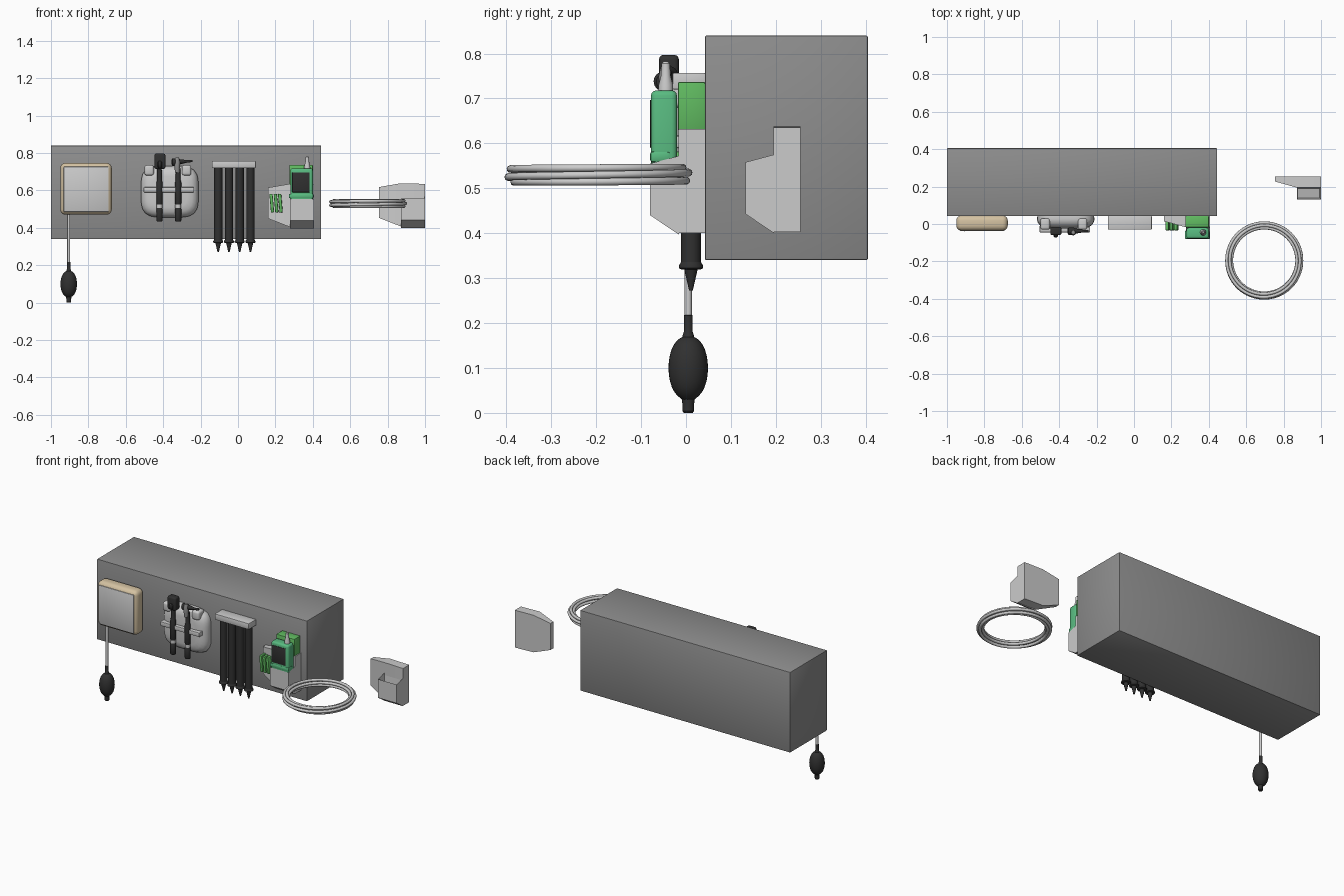
import bpy, bmesh
from math import sin, cos, pi, radians
from mathutils import Matrix, Vector, Euler

if "Cube" in bpy.data.objects:
    bpy.data.objects.remove(bpy.data.objects["Cube"])


def material(name, r, g, b):
    m = bpy.data.materials.new(name)
    m.diffuse_color = (r, g, b, 1)
    m.use_nodes = True
    m.node_tree.nodes["Principled BSDF"].inputs["Base Color"].default_value = m.diffuse_color
    return m


DARK = material("black_plastic", 0.03, 0.03, 0.03)
WALL = material("wall_grey", 0.27, 0.27, 0.27)
LIGHT = material("light_grey", 0.55, 0.55, 0.55)
BEIGE = material("beige", 0.66, 0.54, 0.36)
GREEN = material("green", 0.12, 0.5, 0.12)
TEAL = material("teal_green", 0.1, 0.5, 0.22)


def finish(name, bm, mat):
    bmesh.ops.recalc_face_normals(bm, faces=bm.faces)
    me = bpy.data.meshes.new(name)
    bm.to_mesh(me)
    bm.free()
    ob = bpy.data.objects.new(name, me)
    bpy.context.collection.objects.link(ob)
    if mat:
        me.materials.append(mat)
    return ob


def loft_bm(rings):
    """Bridge equal-length point rings and cap both ends."""
    bm = bmesh.new()
    vs = [[bm.verts.new(p) for p in ring] for ring in rings]
    n = len(vs[0])
    for a, b in zip(vs, vs[1:]):
        for i in range(n):
            j = (i + 1) % n
            bm.faces.new((a[i], a[j], b[j], b[i]))
    bm.faces.new(vs[0])
    bm.faces.new(vs[-1])
    return bm


def loft(name, rings, mat):
    return finish(name, loft_bm(rings), mat)


def lathe(name, pts, loc, mat, rot=(0, 0, 0), seg=24):
    """Turn (radius, height) points about a local z axis."""
    m = Matrix.Translation(loc) @ Euler([radians(a) for a in rot]).to_matrix().to_4x4()
    return loft(name, [[m @ Vector((r * cos(2 * pi * i / seg), r * sin(2 * pi * i / seg), z))
                        for i in range(seg)] for r, z in pts], mat)


def box(name, lo, hi, mat, bevel=0.0, segs=2, rot=0):
    bm = bmesh.new()
    bmesh.ops.create_cube(bm, size=1)
    lo, hi = Vector(lo), Vector(hi)
    bmesh.ops.scale(bm, vec=hi - lo, verts=bm.verts)
    if bevel:
        bmesh.ops.bevel(bm, geom=list(bm.edges), offset=bevel, segments=segs,
                        profile=0.5, affect='EDGES')
    bmesh.ops.rotate(bm, matrix=Matrix.Rotation(radians(rot), 3, 'Y'), verts=bm.verts)
    bmesh.ops.translate(bm, vec=(lo + hi) / 2, verts=bm.verts)
    return finish(name, bm, mat)


# Wall block
box("wall_block", (-1, 0.042, 0.34), (0.445, 0.405, 0.84), WALL, 0.004)

# Blood pressure gauge with face, hose and squeeze bulb
box("gauge_case", (-0.95, -0.036, 0.47), (-0.675, 0.046, 0.747), BEIGE, 0.028, 4)
box("gauge_face", (-0.932, -0.038, 0.485), (-0.692, -0.02, 0.727), LIGHT, 0.004)
P = (-0.905, 0.005, 0)
lathe("gauge_hose", [(0.008, 0.2), (0.008, 0.49)], P, LIGHT, seg=16)
lathe("bulb_valve", [(0.014, 0.165), (0.012, 0.175), (0.01, 0.18), (0.01, 0.217), (0.008, 0.218)],
      P, DARK)
lathe("squeeze_bulb", [(0.014, 0.03)] +
      [(0.044 * sin(a) ** 0.8, 0.1 - 0.07 * cos(a)) for a in [pi * k / 14 for k in range(2, 13)]] +
      [(0.012, 0.17)], P, DARK, seg=32)
lathe("bulb_end_cap", [(0.01, 0), (0.013, 0.004), (0.013, 0.02), (0.015, 0.034)], P, DARK)

# Otoscope holder: rounded pebble body
def squircle(s, y, n=40):
    ring = []
    for i in range(n):
        a = 2 * pi * i / n
        c, d = cos(a), sin(a)
        k = (abs(c) ** 4 + abs(d) ** 4) ** -0.25
        ring.append((-0.365 + 0.154 * s * c * k, y, 0.593 + 0.138 * s * d * k))
    return ring


loft("scope_holder_body", [squircle(s, y) for s, y in
     ((0.98, 0.045), (1, 0.025), (0.97, 0.008), (0.9, -0.007), (0.78, -0.018), (0.6, -0.023))], LIGHT)
box("scope_holder_rail", (-0.505, -0.045, 0.59), (-0.235, -0.008, 0.617), LIGHT, 0.004)
for side in (-1, 1):
    box("scope_cradle_arm", (-0.375 + side * 0.1 - 0.025, -0.03, 0.68),
        (-0.375 + side * 0.1 + 0.025, 0.03, 0.735), LIGHT, 0.012, 3)

# Scope handles with grip collars
for x in (-0.42, -0.32):
    lathe("scope_handle", [(0.014, 0.435), (0.017, 0.44), (0.017, 0.5), (0.0145, 0.505),
          (0.0145, 0.525), (0.017, 0.53), (0.017, 0.64), (0.014, 0.65), (0.012, 0.72)],
          (x, -0.037, 0), DARK)
    lathe("handle_collar", [(0.0155, 0.506), (0.0155, 0.524)], (x, -0.037, 0), LIGHT)

# Ophthalmoscope head
box("ophthalmoscope_head", (-0.447, -0.06, 0.715), (-0.388, -0.016, 0.797), DARK, 0.01, 3)
lathe("ophthalmoscope_dial", [(0.016, -0.012), (0.022, -0.006), (0.022, 0.006), (0.016, 0.012)],
      (-0.418, -0.05, 0.738), DARK, (0, 90, 0))

# Otoscope head and ear cone
lathe("otoscope_neck", [(0.012, 0.695), (0.014, 0.72), (0.016, 0.75), (0.01, 0.775)],
      (-0.325, -0.045, 0), WALL)
lathe("otoscope_cone", [(0.012, -0.03), (0.02, -0.025), (0.02, 0.0), (0.015, 0.008),
      (0.007, 0.05), (0.006, 0.082)], (-0.325, -0.038, 0.752), DARK, (0, 86, 0))

# Ear tip dispenser: top block and four tubes
box("dispenser_block", (-0.14, -0.03, 0.72), (0.095, 0.044, 0.757), LIGHT, 0.003)
for i in range(4):
    p = (-0.106 + i * 0.0575, 0.011, 0)
    lathe("dispenser_tube", [(0.022, 0.335), (0.022, 0.722)], p, DARK)
    lathe("tube_flange", [(0.021, 0.319), (0.027, 0.322), (0.027, 0.328), (0.022, 0.336)], p, DARK)
    lathe("ear_tip", [(0.004, 0.272), (0.016, 0.324)], p, DARK)


# Thermometer dock: tapering back plate and open pocket
def dock(prefix, dx, dy, dz):
    plate = loft(prefix + "_plate",
                 [[(x, yf, zb), (x, 0.043, zb), (x, 0.043, zt), (x, yf, zt)] for x, yf, zb, zt in
                  ((0.16, 0.015, 0.45, 0.615), (0.275, -0.017, 0.405, 0.635),
                   (0.405, -0.017, 0.4, 0.632))], LIGHT)
    profile = ((-0.08, 0.555), (-0.08, 0.44), (-0.016, 0.397), (-0.016, 0.572))
    bm = loft_bm([[(x, y, z) for y, z in profile] for x in (0.277, 0.405)])
    bmesh.ops.recalc_face_normals(bm, faces=bm.faces)
    bm.normal_update()
    top = max(bm.faces, key=lambda f: f.normal.z)
    bmesh.ops.inset_region(bm, faces=[top], thickness=0.01)
    bmesh.ops.translate(bm, vec=(0, 0, -0.1), verts=top.verts)
    pocket = finish(prefix + "_pocket", bm, LIGHT)
    for ob in (plate, pocket):
        ob.data.transform(Matrix.Translation((dx, dy, dz)))


dock("wall_dock", 0, 0, 0)
dock("spare_dock", 0.594, 0.212, 0.003)

# Probe cover grip ribs
for i in range(3):
    box("cover_rib", (0.172 + i * 0.023, -0.034, 0.482), (0.189 + i * 0.023, 0.015, 0.582),
        GREEN, 0.004, 2, -5)

# Thermometer: cover box, handset, screen and probe
box("probe_cover_box", (0.275, -0.018, 0.628), (0.4, 0.043, 0.737), GREEN, 0.004)
box("handset", (0.28, -0.078, 0.5), (0.4, -0.02, 0.718), TEAL, 0.012, 3)
box("handset_bezel", (0.272, -0.08, 0.558), (0.403, -0.035, 0.582), TEAL, 0.006)
box("handset_screen", (0.29, -0.08, 0.59), (0.383, -0.06, 0.697), DARK, 0.002)
lathe("probe_handle", [(0.017, 0.7), (0.016, 0.73), (0.011, 0.75), (0.009, 0.778), (0.005, 0.782)],
      (0.37, -0.045, 0), LIGHT)

# Coiled hose: five strands wound as one closed loop
cu = bpy.data.curves.new("coiled_hose", 'CURVE')
cu.dimensions = '3D'
cu.bevel_depth = 0.0085
cu.bevel_resolution = 3
N, TURNS = 400, 5
sp = cu.splines.new('POLY')
sp.points.add(N - 1)
for i, p in enumerate(sp.points):
    a = 2 * pi * TURNS * i / N
    r = 0.1875 + 0.014 * cos(a / TURNS)
    p.co = (0.695 + r * cos(a), -0.195 + r * sin(a), 0.53 + 0.016 * sin(a / TURNS), 1)
sp.use_cyclic_u = True
sp.use_smooth = True
coil = bpy.data.objects.new("coiled_hose", cu)
bpy.context.collection.objects.link(coil)
cu.materials.append(LIGHT)

# Smooth the rounded parts, keep hard edges
for ob in bpy.data.objects:
    ob.select_set(ob.type == 'MESH')
bpy.context.view_layer.objects.active = bpy.data.objects["wall_block"]
bpy.ops.object.shade_smooth_by_angle(angle=radians(35))
